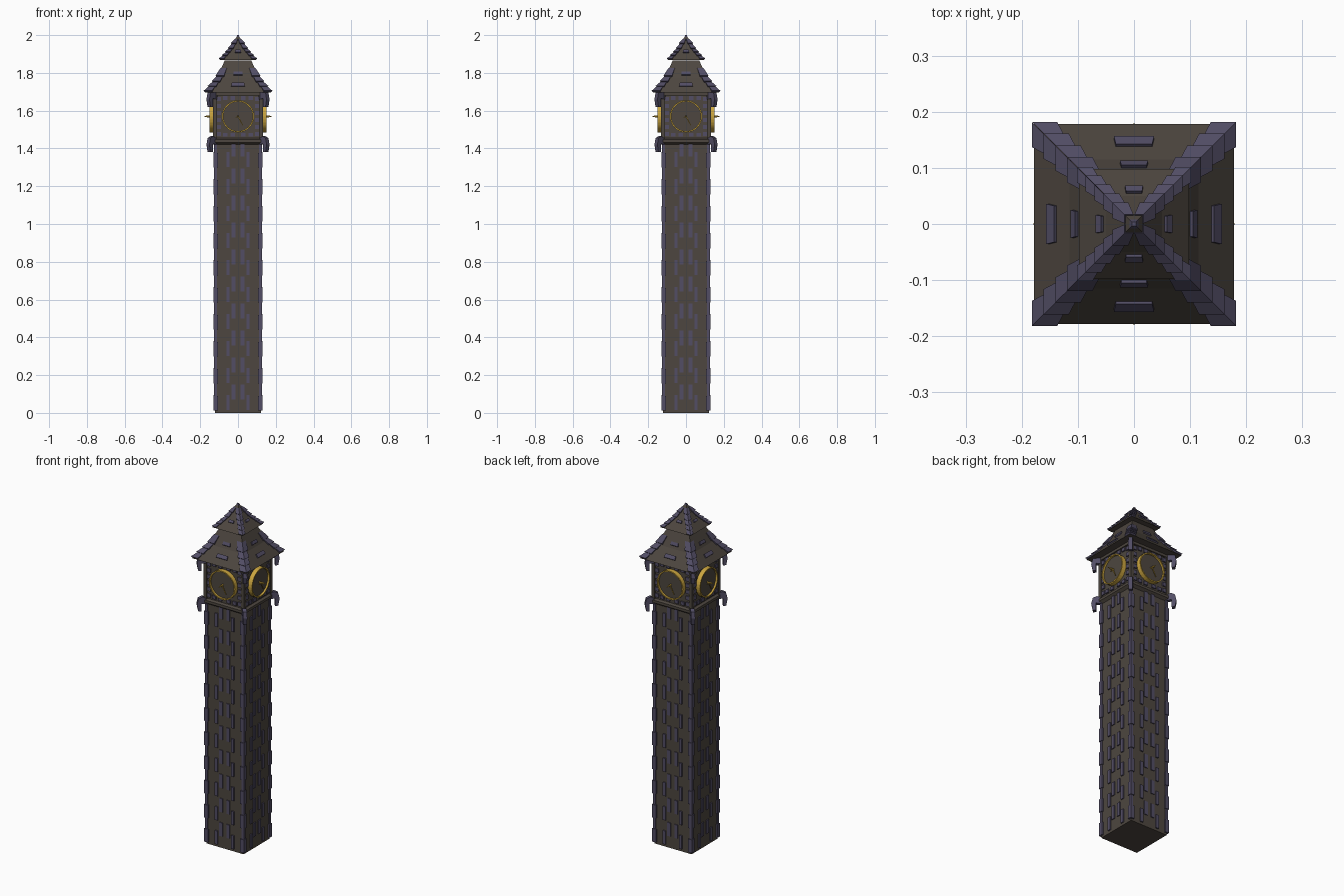
import bpy, bmesh, math
from mathutils import Matrix, Vector

if "Cube" in bpy.data.objects:
    bpy.data.objects.remove(bpy.data.objects["Cube"])


def material(name, rgb):
    m = bpy.data.materials.new(name)
    m.diffuse_color = (*rgb, 1)
    m.use_nodes = True
    m.node_tree.nodes["Principled BSDF"].inputs["Base Color"].default_value = m.diffuse_color
    return m


BROWN = material("brown_stone", (0.075, 0.062, 0.05))
SLATE = material("slate_trim", (0.085, 0.075, 0.13))
GOLD = material("gold", (0.6, 0.38, 0.05))


def finish(bm, name, mat, four=False):
    """Turn a bmesh into an object, optionally repeated on all four sides."""
    bmesh.ops.recalc_face_normals(bm, faces=bm.faces)
    if four:
        src = bm.verts[:] + bm.edges[:] + bm.faces[:]
        for k in range(1, 4):
            d = bmesh.ops.duplicate(bm, geom=src)["geom"]
            bmesh.ops.rotate(bm, verts=[v for v in d if isinstance(v, bmesh.types.BMVert)],
                             cent=(0, 0, 0), matrix=Matrix.Rotation(k * math.pi / 2, 3, 'Z'))
    me = bpy.data.meshes.new(name)
    bm.to_mesh(me)
    bm.free()
    me.materials.append(mat)
    ob = bpy.data.objects.new(name, me)
    bpy.context.collection.objects.link(ob)
    return ob


def box(bm, x, y, z):
    """Box between (min, max) ranges."""
    c = [sum(r) / 2 for r in (x, y, z)]
    s = [r[1] - r[0] for r in (x, y, z)]
    bmesh.ops.create_cube(bm, size=1, matrix=Matrix.Translation(c) @ Matrix.Diagonal((*s, 1)))


def square_stack(name, profile, mat):
    """Square cross-section following (half width, z) steps."""
    bm = bmesh.new()
    rings = [[bm.verts.new((sx * h, sy * h, z)) for sx, sy in ((-1, -1), (1, -1), (1, 1), (-1, 1))]
             for h, z in profile]
    for a, b in zip(rings, rings[1:]):
        for i in range(4):
            bm.faces.new((a[i], a[(i + 1) % 4], b[(i + 1) % 4], b[i]))
    bm.faces.new(rings[0][::-1])
    bm.faces.new(rings[-1])
    return finish(bm, name, mat)


def prism(bm, lower, upper):
    a = [bm.verts.new(p) for p in lower]
    b = [bm.verts.new(p) for p in upper]
    n = len(a)
    bm.faces.new(a[::-1])
    bm.faces.new(b)
    for i in range(n):
        bm.faces.new((a[i], a[(i + 1) % n], b[(i + 1) % n], b[i]))


# main masses
square_stack("shaft", [(0.122, 0), (0.122, 1.43)], BROWN)
square_stack("ledge", [(0.122, 1.42), (0.138, 1.432), (0.138, 1.447), (0.122, 1.455)], BROWN)
square_stack("clock_room", [(0.124, 1.44), (0.124, 1.70)], BROWN)
LOW = [(0.178, 1.695), (0.115, 1.772), (0.07, 1.865)]
TOP = [(0.098, 1.868), (0.05, 1.922), (0.006, 1.993)]
square_stack("lower_roof", LOW, BROWN)
square_stack("upper_roof", TOP, BROWN)
square_stack("finial", [(0.005, 1.985), (0.008, 1.99), (0.004, 2.0)], SLATE)

# staggered bricks on the shaft faces and corners
bm = bmesh.new()
STEP = 0.143
for i in range(10):
    z = i * STEP
    for s in (-1, 1):
        box(bm, sorted((s * 0.044, s * 0.062)), (-0.129, -0.12), (z + 0.015, z + 0.095))
        box(bm, sorted((s * 0.012, s * 0.034)), (-0.127, -0.12), (z + 0.07, min(z + 0.15, 1.43)))
finish(bm, "face_bricks", SLATE, True)
bm = bmesh.new()
for i in range(10):
    z = i * STEP
    box(bm, (0.106, 0.131), (-0.131, -0.106), (z + 0.012, z + 0.09))
    box(bm, (0.112, 0.127), (-0.127, -0.112), (z + 0.09, z + STEP + 0.012))
finish(bm, "corner_bricks", SLATE, True)

# clock room posts and surrounding bricks
bm = bmesh.new()
box(bm, (0.113, 0.133), (-0.133, -0.113), (1.45, 1.70))
box(bm, (-0.12, 0.12), (-0.133, -0.12), (1.68, 1.697))
finish(bm, "clock_room_frame", BROWN, True)
bm = bmesh.new()
for s in (-1, 1):
    for k in range(6):
        z = 1.465 + k * 0.037
        box(bm, sorted((s * 0.09, s * 0.11)), (-0.131, -0.12), (z, z + 0.022))
    for x in (0.015, 0.055):
        for z in (1.463, 1.657):
            box(bm, sorted((s * x, s * (x + 0.025))), (-0.131, -0.12), (z, z + 0.02))
finish(bm, "clock_room_bricks", SLATE, True)

# hooked corner brackets below the ledge and the eaves
bm = bmesh.new()
for dz in (0, 0.25):
    prof = [(0.165, 1.42), (0.165, 1.45), (0.195, 1.465), (0.217, 1.455),
            (0.225, 1.42), (0.217, 1.38), (0.2, 1.38), (0.2, 1.425)]
    d, n = Vector((1, -1, 0)).normalized(), Vector((1, 1, 0)).normalized() * 0.011
    pts = [d * r + Vector((0, 0, z + dz - (0.01 if dz else 0))) for r, z in prof]
    prism(bm, [p - n for p in pts], [p + n for p in pts])
finish(bm, "corner_brackets", SLATE, True)


# roof tiles: stepped along the hips, one in the middle of each face
def height(profile, h):
    for (h0, z0), (h1, z1) in zip(profile, profile[1:]):
        if h >= h1:
            return z0 + (h0 - h) / (h0 - h1) * (z1 - z0)
    return profile[-1][1]


def hip_tiles(name, profile, h, end, step, width, t):
    bm = bmesh.new()
    while h - step > end:
        h2 = h - step * 1.05
        z, z2, w = height(profile, h), height(profile, h2), min(width, h * 0.7)
        for s in (-1, 1):
            low = [(s * h, -h, z), (s * (h - w), -h, z),
                   (s * max(h2 - w * 0.8, 0.001), -h2, z2), (s * h2, -h2, z2)]
            up = [(s * (h + t), -h - t, z + t), (s * (h - w), -h - t, z + t),
                  (low[2][0], -h2 - t * 0.3, z2 + t * 0.4),
                  (s * (h2 + t * 0.3), -h2 - t * 0.3, z2 + t * 0.4)]
            prism(bm, low, up)
        h -= step
    finish(bm, name, SLATE, True)


hip_tiles("lower_hip_tiles", LOW, 0.175, 0.07, 0.021, 0.038, 0.007)
hip_tiles("upper_hip_tiles", TOP, 0.096, 0.008, 0.016, 0.022, 0.006)
bm = bmesh.new()
for prof, h, h2, w in ((LOW, 0.152, 0.138, 0.036), (LOW, 0.108, 0.1, 0.025), (TOP, 0.064, 0.054, 0.016)):
    z, z2, t = height(prof, h), height(prof, h2), 0.005
    low = [(-w, -h, z), (w, -h, z), (w * 0.9, -h2, z2), (-w * 0.9, -h2, z2)]
    prism(bm, low, [(x, y - t, q + t) for x, y, q in low])
finish(bm, "face_tiles", SLATE, True)

# clocks: dial, gold ring, axle and hands
CZ = 1.57


def cyl(bm, r1, r2, y0, y1, n):
    bmesh.ops.create_cone(bm, cap_ends=True, segments=n, radius1=r1, radius2=r2, depth=abs(y1 - y0),
                          matrix=Matrix.Translation((0, (y0 + y1) / 2, CZ)) @ Matrix.Rotation(math.pi / 2, 4, 'X'))


bm = bmesh.new()
cyl(bm, 0.08, 0.08, -0.12, -0.14, 32)
finish(bm, "clock_dials", BROWN, True)

bm = bmesh.new()
N = 32
section = [(0.078, -0.138), (0.078, -0.151), (0.085, -0.151), (0.085, -0.125)]
rings = [[bm.verts.new((r * math.cos(a), y, CZ + r * math.sin(a))) for r, y in section]
         for a in (2 * math.pi * i / N for i in range(N))]
for i in range(N):
    a, b = rings[i], rings[(i + 1) % N]
    for j in range(4):
        bm.faces.new((a[j], a[(j + 1) % 4], b[(j + 1) % 4], b[j]))
finish(bm, "clock_rings", GOLD, True)

bm = bmesh.new()
cyl(bm, 0.005, 0.005, -0.138, -0.165, 8)
cyl(bm, 0.004, 0.001, -0.165, -0.18, 8)
for ang, ln in ((math.radians(-62), 0.055), (math.radians(-150), 0.015)):
    d = Vector((math.cos(ang), 0, math.sin(ang)))
    n = Vector((-d.z, 0, d.x)) * 0.003
    c = Vector((0, -0.147, CZ))
    pts = [c - n, c + d * ln - n * 0.4, c + d * ln + n * 0.4, c + n]
    prism(bm, pts, [p + Vector((0, -0.004, 0)) for p in pts])
finish(bm, "clock_hands", GOLD, True)
